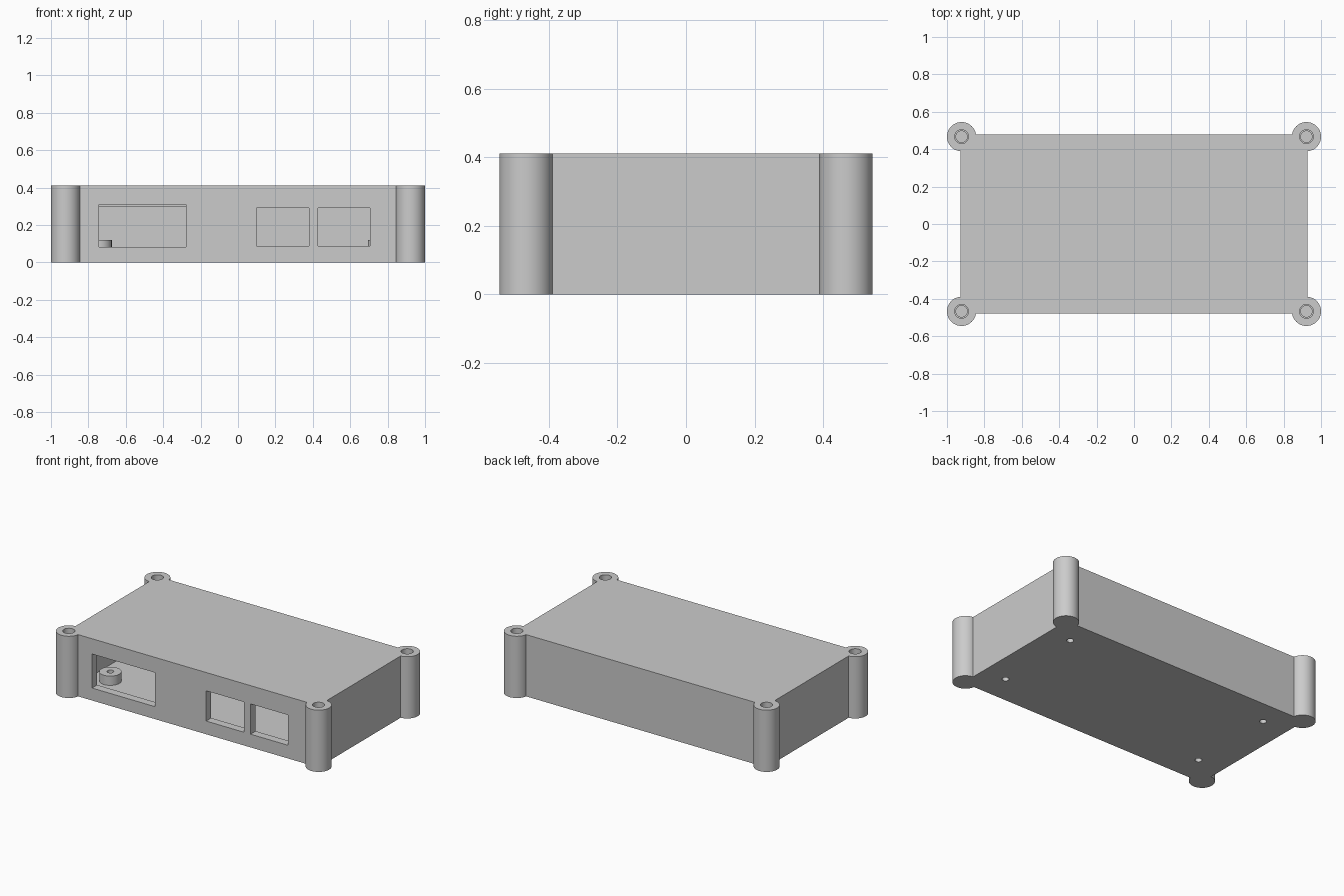
import bpy
import math

if "Cube" in bpy.data.objects:
    bpy.data.objects.remove(bpy.data.objects["Cube"])

H = 0.412                    # case height
HX, HY = 0.928, 0.479        # half size of the case
WALL = 0.054
FLOOR = 0.058
LID = 0.055                  # lid thickness
POST_X, POST_Y, POST_R = 0.922, 0.467, 0.078

grey = bpy.data.materials.new("light_grey")
grey.diffuse_color = (0.6, 0.6, 0.6, 1)
grey.use_nodes = True
grey.node_tree.nodes["Principled BSDF"].inputs["Base Color"].default_value = grey.diffuse_color


def box(name, x0, x1, y0, y1, z0, z1):
    bpy.ops.mesh.primitive_cube_add(
        size=1, location=((x0 + x1) / 2, (y0 + y1) / 2, (z0 + z1) / 2))
    ob = bpy.context.object
    ob.name = name
    ob.scale = (x1 - x0, y1 - y0, z1 - z0)
    bpy.ops.object.transform_apply(location=True, rotation=True, scale=True)
    return ob


def cylinder(name, x, y, r, z0, z1, sides=48):
    bpy.ops.mesh.primitive_cylinder_add(
        vertices=sides, radius=r, depth=z1 - z0, location=(x, y, (z0 + z1) / 2))
    ob = bpy.context.object
    ob.name = name
    bpy.ops.object.transform_apply(location=True, rotation=True, scale=True)
    return ob


def combine(target, tool, operation):
    mod = target.modifiers.new(operation.lower(), 'BOOLEAN')
    mod.operation = operation
    mod.solver = 'EXACT'
    mod.object = tool
    bpy.context.view_layer.objects.active = target
    bpy.ops.object.modifier_apply(modifier=mod.name)
    bpy.data.objects.remove(tool)


# Hollow case
case = box("enclosure", -HX, HX, -HY, HY, 0, H)
ix, iy = HX - WALL, HY - WALL
combine(case, box("cavity", -ix, ix, -iy, iy, FLOOR, H - LID), 'DIFFERENCE')

# Lid lip hanging inside the walls
lip = box("lid_lip", -ix - 0.01, ix + 0.01, -iy - 0.01, iy + 0.01, 0.30, H - 0.03)
combine(lip, box("lip_gap", -ix + 0.04, ix - 0.04, -iy + 0.04, iy - 0.04, 0.2, H), 'DIFFERENCE')
combine(case, lip, 'UNION')

# Corner screw posts with stepped blind holes
for sx in (-1, 1):
    for sy in (-1, 1):
        x, y = sx * POST_X, sy * POST_Y
        combine(case, cylinder("post", x, y, POST_R, 0, H), 'UNION')
        combine(case, cylinder("screw_hole", x, y, 0.030, 0.06, H + 0.1), 'DIFFERENCE')
        combine(case, cylinder("clearance_hole", x, y, 0.037, H - LID, H + 0.1), 'DIFFERENCE')

# Board standoffs on the floor, drilled through
for x in (-0.742, 0.762):
    for y in (-0.286, 0.315):
        combine(case, cylinder("standoff", x, y, 0.067, 0.03, 0.12), 'UNION')
        combine(case, cylinder("standoff_hole", x, y, 0.021, -0.1, 0.2, 32), 'DIFFERENCE')

# Connector openings in the front wall
for x0, x1, z0, z1 in ((-0.742, -0.278, 0.083, 0.310),
                       (0.100, 0.380, 0.088, 0.290),
                       (0.428, 0.706, 0.088, 0.290)):
    combine(case, box("opening", x0, x1, -HY - 0.1, -iy + 0.002, z0, z1), 'DIFFERENCE')

case.data.materials.clear()
case.data.materials.append(grey)
for p in case.data.polygons:
    p.material_index = 0
bpy.ops.object.select_all(action='DESELECT')
case.select_set(True)
bpy.context.view_layer.objects.active = case
bpy.ops.object.shade_smooth_by_angle(angle=math.radians(30))
